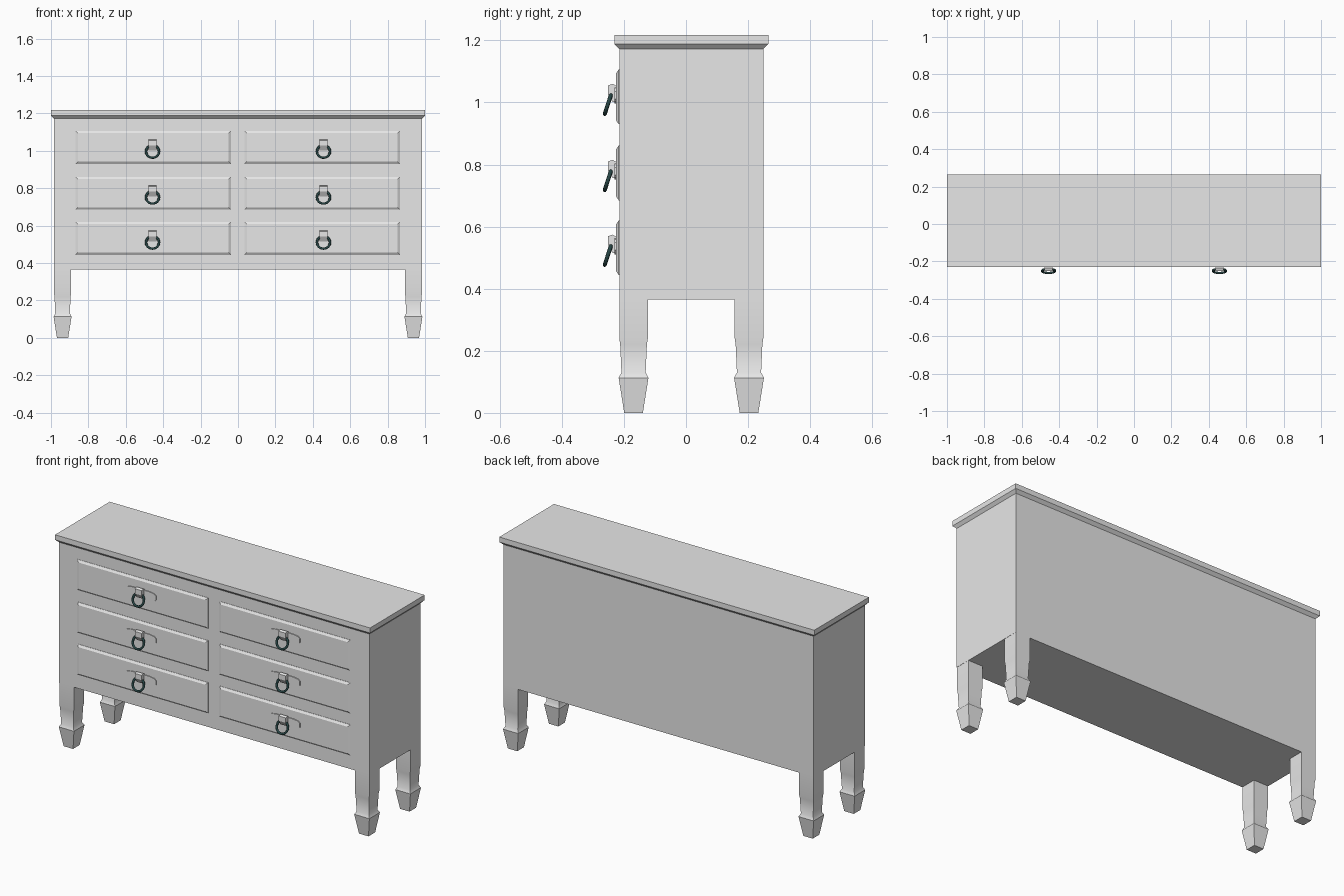
import bpy, bmesh, math

cube = bpy.data.objects.get("Cube")
if cube:
    bpy.data.objects.remove(cube, do_unlink=True)


def make_material(name, color):
    m = bpy.data.materials.new(name)
    m.use_nodes = True
    m.diffuse_color = color
    m.node_tree.nodes["Principled BSDF"].inputs["Base Color"].default_value = color
    return m


GREY = make_material("painted grey", (0.8, 0.8, 0.8, 1))
DARK = make_material("dark teal metal", (0.02, 0.06, 0.06, 1))


def loft(name, rings, mat, smooth=None):
    """Skin a stack of matching point loops and cap both ends."""
    bm = bmesh.new()
    loops = [[bm.verts.new(p) for p in ring] for ring in rings]
    n = len(loops[0])
    for a, b in zip(loops, loops[1:]):
        for i in range(n):
            j = (i + 1) % n
            bm.faces.new((a[i], a[j], b[j], b[i]))
    bm.faces.new(loops[0])
    bm.faces.new(loops[-1])
    bmesh.ops.recalc_face_normals(bm, faces=bm.faces)
    mesh = bpy.data.meshes.new(name)
    bm.to_mesh(mesh)
    bm.free()
    obj = bpy.data.objects.new(name, mesh)
    bpy.context.collection.objects.link(obj)
    mesh.materials.append(mat)
    if smooth:
        bpy.ops.object.select_all(action='DESELECT')
        obj.select_set(True)
        bpy.context.view_layer.objects.active = obj
        bpy.ops.object.shade_smooth_by_angle(angle=math.radians(smooth))
    return obj


def rect(cx, cy, hx, hy, z):
    return [(cx + sx * hx, cy + sy * hy, z)
            for sx, sy in ((-1, -1), (1, -1), (1, 1), (-1, 1))]


def upright(cx, cz, hx, hz, y):
    return [(x, y, z) for x, z, _ in rect(cx, cz, hx, hz, 0)]


# Cabinet body and overhanging top with a sloped underside
FRONT, BODY_Y = -0.215, 0.017
loft("cabinet_body", [rect(0, BODY_Y, 0.985, 0.232, z) for z in (0.365, 1.175)], GREY)
loft("cabinet_top", [rect(0, BODY_Y, 0.985, 0.232, 1.172),
                     rect(0, BODY_Y, 1.0, 0.248, 1.188),
                     rect(0, BODY_Y, 1.0, 0.248, 1.217)], GREY)

# Four legs: square shaft, slim neck, tapered foot
LEG = ((0.0, 0.030), (0.113, 0.048), (0.130, 0.039),
       (0.220, 0.043), (0.240, 0.046), (0.367, 0.046))
for sx, side in ((1, "left"), (-1, "right")):
    for y, end in ((-0.169, "front"), (0.203, "back")):
        loft(f"{end}_{side}_leg",
             [rect(sx * 0.938, y, w, w, z) for z, w in LEG], GREY, 35)


# Handle: thin backplate, bracket and hanging ring
def add_handle(label, x, z):
    outline = [(-0.096, 0.012), (-0.086, 0.021), (-0.055, 0.026),
               (0.055, 0.026), (0.086, 0.021), (0.096, 0.012)]
    outline += [(a, -b) for a, b in reversed(outline)]
    loft(f"{label}_backplate",
         [[(x + a, y, z + b) for a, b in outline] for y in (-0.224, -0.230)], GREY)
    bracket = [(-0.224, 0.030), (-0.236, 0.037), (-0.252, 0.032),
               (-0.252, 0.004), (-0.236, -0.022), (-0.224, -0.022)]
    loft(f"{label}_bracket",
         [[(x + dx, y, z + b) for y, b in bracket] for dx in (-0.022, 0.022)], GREY)
    bpy.ops.mesh.primitive_torus_add(
        major_segments=24, minor_segments=8, major_radius=0.035, minor_radius=0.0065,
        location=(x, -0.251, z - 0.027), rotation=(math.radians(72), 0, 0))
    ring = bpy.context.object
    ring.name = f"{label}_ring"
    ring.data.materials.append(DARK)
    bpy.ops.object.shade_smooth()


# Six drawers with chamfered fronts
for row, z in (("upper", 1.018), ("middle", 0.773), ("lower", 0.532)):
    for x, side in ((0.45, "left"), (-0.453, "right")):
        label = f"{row}_{side}"
        loft(f"{label}_drawer", [upright(x, z, 0.415, 0.088, FRONT + 0.002),
                                 upright(x, z, 0.415, 0.088, FRONT - 0.002),
                                 upright(x, z, 0.403, 0.076, FRONT - 0.010)], GREY)
        add_handle(f"{label}_handle", math.copysign(0.457, x), z + 0.005)
